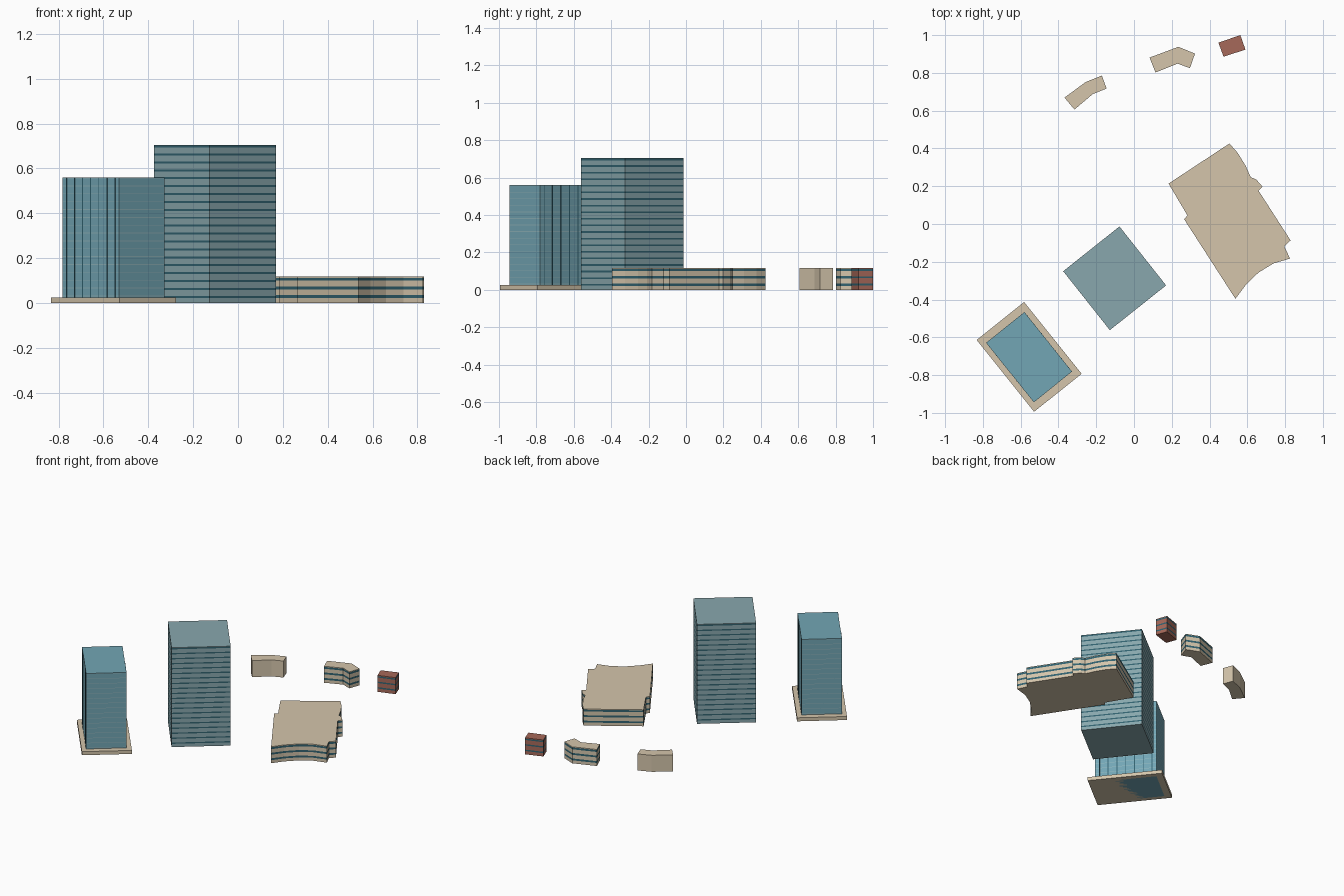
import bpy, bmesh, math
from mathutils import Vector

if "Cube" in bpy.data.objects:
    bpy.data.objects.remove(bpy.data.objects["Cube"])


def material(name, rgb):
    m = bpy.data.materials.new(name)
    m.diffuse_color = (*rgb, 1)
    m.use_nodes = True
    m.node_tree.nodes["Principled BSDF"].inputs["Base Color"].default_value = m.diffuse_color
    return m


STONE = material("stone", (0.66, 0.56, 0.41))
STEEL = material("grey_blue_cladding", (0.25, 0.39, 0.42))
GLASS = material("blue_glass", (0.17, 0.38, 0.46))
PALE = material("pale_floor_line", (0.28, 0.46, 0.50))
DARK = material("dark_glass", (0.03, 0.12, 0.16))
BRICK = material("brick", (0.38, 0.14, 0.10))


def building(name, pts, height, wall, band=None, floors=0, lo=0.6, hi=0.85):
    """Extruded footprint; each floor carries a flush window band from lo to hi."""
    levels, mats = [0.0], []
    for i in range(floors):
        f = height / floors
        for part, m in ((lo, 0), (hi, 1), (1.0, 0)):
            levels.append((i + part) * f)
            mats.append(m)
    if not floors:
        levels.append(height)
        mats.append(0)
    bm = bmesh.new()
    rings = [[bm.verts.new((x, y, z)) for x, y in pts] for z in levels]
    n = len(pts)
    for a, b, m in zip(rings, rings[1:], mats):
        for i in range(n):
            j = (i + 1) % n
            bm.faces.new((a[i], a[j], b[j], b[i])).material_index = m
    bm.faces.new(rings[0])
    bm.faces.new(rings[-1])
    bmesh.ops.recalc_face_normals(bm, faces=bm.faces)
    me = bpy.data.meshes.new(name)
    bm.to_mesh(me)
    bm.free()
    me.materials.append(wall)
    if band:
        me.materials.append(band)
    ob = bpy.data.objects.new(name, me)
    bpy.context.collection.objects.link(ob)
    return ob


def mullions(name, p, q, z0, z1, count):
    """Thin upright strips spaced along the wall from p to q."""
    p, q = Vector(p), Vector(q)
    d = q - p
    for i in range(count):
        c = p + d * ((i + 0.5) / count)
        bpy.ops.mesh.primitive_cube_add(
            size=1, location=(c.x, c.y, (z0 + z1) / 2),
            rotation=(0, 0, math.atan2(d.y, d.x)))
        ob = bpy.context.object
        ob.name = f"{name}_{i + 1}"
        ob.scale = (0.005, 0.003, z1 - z0)
        ob.data.materials.append(DARK)


# Tall tower with a window band on each floor
building("tall_tower", [(-0.375, -0.25), (-0.077, -0.013), (0.17, -0.325), (-0.128, -0.562)],
         0.705, STEEL, DARK, 20, 0.65, 0.9)

# Glass tower standing through its plinth
building("plinth", [(-0.833, -0.614), (-0.582, -0.413), (-0.277, -0.793), (-0.529, -0.994)],
         0.025, STONE)
W, N, E, S = (-0.783, -0.629), (-0.58, -0.466), (-0.328, -0.781), (-0.53, -0.944)
building("glass_tower", [W, N, E, S], 0.56, GLASS, PALE, 16, 0.85, 0.95)
mullions("west_mullion", W, S, 0.025, 0.559, 7)
mullions("east_mullion", N, E, 0.025, 0.559, 7)

# Large low block with curved ends and stepped side
LOW = 0.117
building("low_block", [
    (0.183, 0.214), (0.505, 0.426), (0.548, 0.378), (0.59, 0.31), (0.618, 0.248),
    (0.648, 0.235), (0.68, 0.198), (0.659, 0.177), (0.829, -0.087), (0.796, -0.119),
    (0.826, -0.183), (0.738, -0.209), (0.659, -0.257), (0.59, -0.325), (0.537, -0.396),
    (0.265, 0.026), (0.283, 0.045)], LOW, STONE, DARK, 3, 0.55, 0.88)

# Small bent blocks and brick block along the back
building("plain_bent_block", [
    (-0.368, 0.669), (-0.257, 0.751), (-0.17, 0.786), (-0.145, 0.717),
    (-0.218, 0.688), (-0.315, 0.606)], LOW, STONE)
building("banded_bent_block", [
    (0.082, 0.881), (0.235, 0.938), (0.323, 0.902), (0.296, 0.825),
    (0.231, 0.849), (0.114, 0.802)], LOW, STONE, DARK, 3, 0.55, 0.88)
building("brick_block", [(0.447, 0.96), (0.563, 1.0), (0.59, 0.923), (0.474, 0.886)],
         LOW, BRICK, DARK, 3, 0.6, 0.85)
